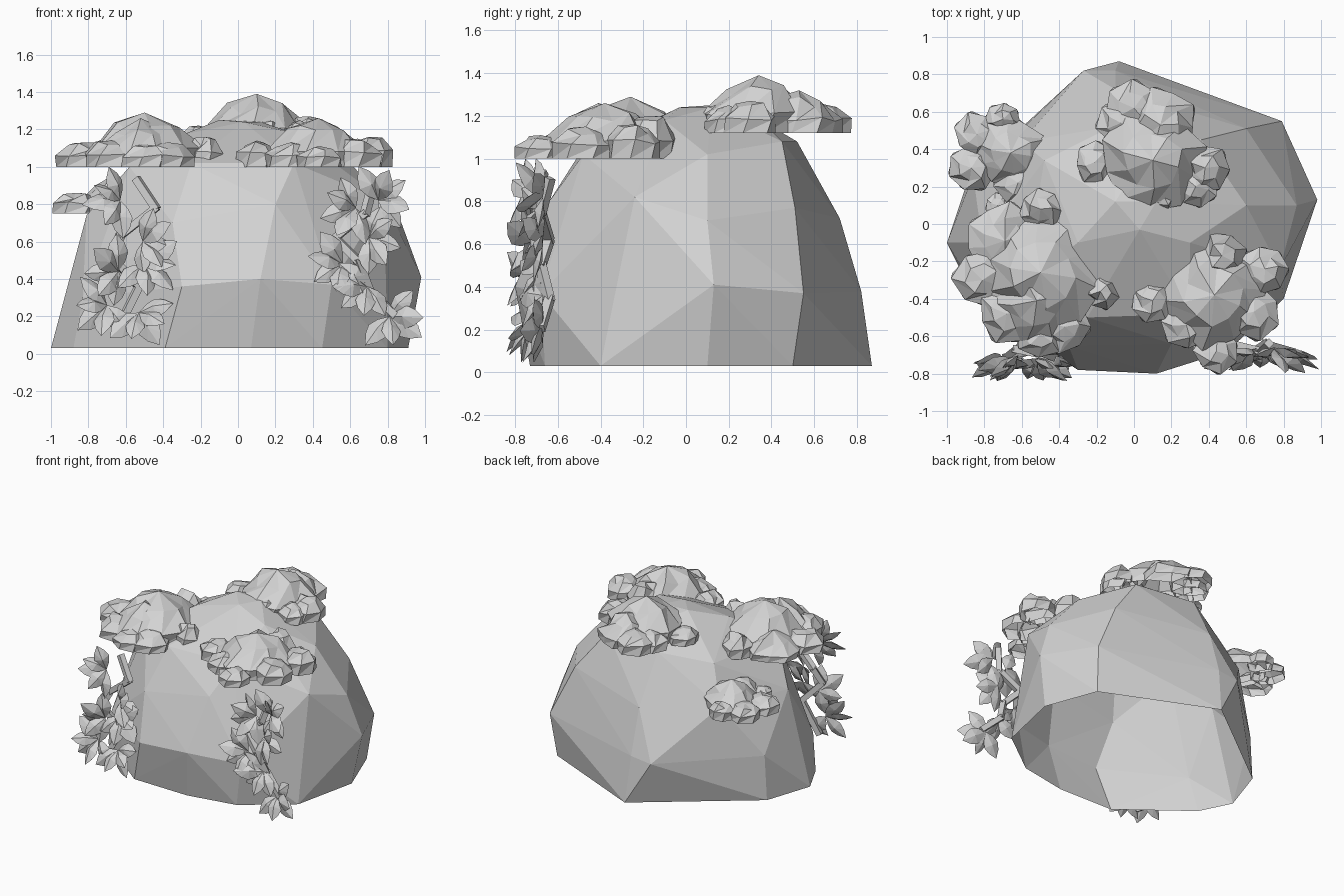
import bpy, bmesh, math, random
from mathutils import Vector, Matrix

random.seed(4)
if "Cube" in bpy.data.objects:
    bpy.data.objects.remove(bpy.data.objects["Cube"])

GREY = (0.65, 0.65, 0.65, 1)
stone_grey = bpy.data.materials.new("stone_grey")
stone_grey.use_nodes = True
stone_grey.diffuse_color = GREY
stone_grey.node_tree.nodes["Principled BSDF"].inputs["Base Color"].default_value = GREY


def finish(bm, name):
    mesh = bpy.data.meshes.new(name)
    bm.to_mesh(mesh)
    bm.free()
    mesh.materials.append(stone_grey)
    obj = bpy.data.objects.new(name, mesh)
    bpy.context.collection.objects.link(obj)


def add_hull(bm, points):
    verts = [bm.verts.new(p) for p in points]
    res = bmesh.ops.convex_hull(bm, input=verts)
    junk = [v for v in res["geom_interior"] if isinstance(v, bmesh.types.BMVert)]
    bmesh.ops.delete(bm, geom=junk, context='VERTS')


# Boulder: faceted shell of a few corner rings, open underneath
base = [(-1, -.1), (-.88, -.34), (-.39, -.72), (.07, -.73), (.45, -.66), (.8, -.4),
        (.91, .1), (.76, .5), (-.08, .87), (-.88, .26)]
belly = [(-.3, -.78, .36), (.12, -.8, .4), (.5, -.68, .37), (.98, .13, .41), (.79, .55, .37),
         (-.1, .82, .38), (-.27, .82, .36), (-.86, .26, .37), (-.83, -.38, .3)]
shoulder = [(-.35, -.65, .7), (.2, -.64, .8), (.78, -.24, .82), (.87, .1, .71), (.6, .51, .77),
            (-.1, .72, .72), (-.6, .44, .75), (-.81, -.1, .74)]
crown = [(-.58, -.3, 1.0), (-.25, -.5, 1.02), (.3, -.48, 1.02), (.6, .1, 1.02), (.36, .45, 1.08),
         (-.12, .52, 1.08), (-.48, .34, 1.02), (.03, -.03, 1.24), (-.1, .12, 1.25), (.12, .12, 1.24),
         (.05, .35, 1.18), (-.3, -.1, 1.17), (.3, -.1, 1.18)]
bm = bmesh.new()
add_hull(bm, [(x, y, .03) for x, y in base] + belly + shoulder + crown)
bmesh.ops.recalc_face_normals(bm, faces=bm.faces)
floor_faces = [f for f in bm.faces if all(v.co.z < .04 for v in f.verts)]
bmesh.ops.delete(bm, geom=floor_faces, context='FACES')
finish(bm, "boulder")


# Moss: clumps of craggy peaked shells with upright skirts, open underneath
def add_dome(bm, x, y, floor, radius, height):
    main = radius > .18
    sides = 10 if main else 7
    turn = random.uniform(0, math.tau)
    lobes = [random.uniform(.86, 1.08) for _ in range(sides)]
    rings = []
    for level, (out, up) in enumerate([(.98, 0), (1, .32 if main else .5), (.56, .74 if main else .86)]):
        ring = []
        for i, lobe in enumerate(lobes):
            a = turn + math.tau * (i + level * .2) / sides
            r = radius * out * lobe
            z = floor + height * up * (random.uniform(.8, 1.15) if up else 0)
            ring.append(bm.verts.new((x + r * math.cos(a), y + r * math.sin(a), z)))
        rings.append(ring)
    top = bm.verts.new((x, y, floor + height))
    for i in range(sides):
        j = (i + 1) % sides
        for low, high in zip(rings, rings[1:]):
            bm.faces.new((low[i], low[j], high[j]))
            bm.faces.new((low[i], high[j], high[i]))
        bm.faces.new((rings[-1][i], rings[-1][j], top))


def moss_clump(name, floor, domes):
    bm = bmesh.new()
    for x, y, radius, height in domes:
        add_dome(bm, x, y, floor, radius, height)
    finish(bm, name)


moss_clump("moss_front_right", 1.0, [
    (-.5, -.26, .33, .29), (-.52, -.41, .23, .26), (-.81, -.3, .16, .13), (-.69, -.09, .2, .17),
    (-.5, .08, .12, .17), (-.5, -.59, .13, .12), (-.18, -.36, .1, .16), (-.37, -.55, .14, .13),
    (-.68, -.48, .16, .14)])
moss_clump("moss_front_left", 1.0, [
    (.43, -.38, .29, .26), (.44, -.68, .12, .11), (.7, -.24, .14, .16), (.1, -.41, .12, .14),
    (.64, -.47, .15, .15), (.47, -.17, .13, .2), (.28, -.54, .14, .13)])
moss_clump("moss_back", 1.12, [
    (.1, .34, .28, .27), (0, .62, .15, .14), (-.21, .33, .11, .1), (.38, .3, .13, .15),
    (.16, .15, .1, .13), (.14, .53, .2, .2), (.33, .2, .12, .13), (-.07, .54, .13, .13)])
moss_clump("moss_side", .75, [
    (-.66, .38, .2, .21), (-.87, .3, .13, .11), (-.7, .56, .1, .12), (-.84, .48, .12, .11),
    (-.62, .22, .13, .15), (-.73, .1, .07, .07)])


# Vines: jointed square stems with fans of broad folded leaves
def add_leaf(bm, root, direction, length):
    d = direction.normalized()
    facing = Vector((random.uniform(-.6, .6), -1, random.uniform(0, 1)))
    side = d.cross(facing).normalized()
    up = side.cross(d)
    points = [root, root + d * length, root + d * length * .45 + up * .03,
              root + d * length * .5 - up * .02]
    for along, wide in ((.25, .2), (.5, .29), (.75, .2)):
        for sign in (-1, 1):
            points.append(root + d * length * along + side * (sign * length * wide))
    add_hull(bm, points)


def add_bar(bm, a, b, thick):
    rot = (b - a).to_track_quat('Z', 'Y').to_matrix().to_4x4()
    size = Matrix.Diagonal((thick, thick, (b - a).length + thick * .5, 1))
    bmesh.ops.create_cube(bm, size=1, matrix=Matrix.Translation((a + b) / 2) @ rot @ size)


def vine(name, y, leaf_y, path, fans):
    bm = bmesh.new()
    pts = [Vector((x, y + .02 * (-1) ** i, z)) for i, (x, z) in enumerate(path)]
    for a, b in zip(pts, pts[1:]):
        add_bar(bm, a, b, .04)
    finish(bm, name + "_stem")
    bm = bmesh.new()
    for x, z, angle in fans:
        hub = Vector((x, leaf_y, z))
        for i, spread in enumerate((-84, -42, 0, 42, 84)):
            t = math.radians(angle + spread + random.uniform(-9, 9))
            d = Vector((math.cos(t), -.2 - .45 * (i % 2) + random.uniform(-.1, .1), math.sin(t)))
            add_leaf(bm, hub, d, random.uniform(.18, .22))
    bmesh.ops.recalc_face_normals(bm, faces=bm.faces)
    finish(bm, name + "_leaves")


vine("right_vine", -.69, -.72,
     [(-.54, .93), (-.44, .78), (-.63, .63), (-.68, .52), (-.53, .36), (-.65, .12)],
     [(-.63, .82, 195), (-.51, .6, -10), (-.5, .48, -50), (-.64, .44, 185), (-.7, .26, 215),
      (-.53, .22, -60)])
vine("left_vine", -.66, -.67,
     [(.72, .9), (.68, .75), (.52, .62), (.64, .5), (.7, .34), (.84, .21)],
     [(.75, .82, 30), (.63, .78, 195), (.7, .62, -10), (.56, .48, 215), (.69, .36, 220),
      (.81, .2, -40)])
